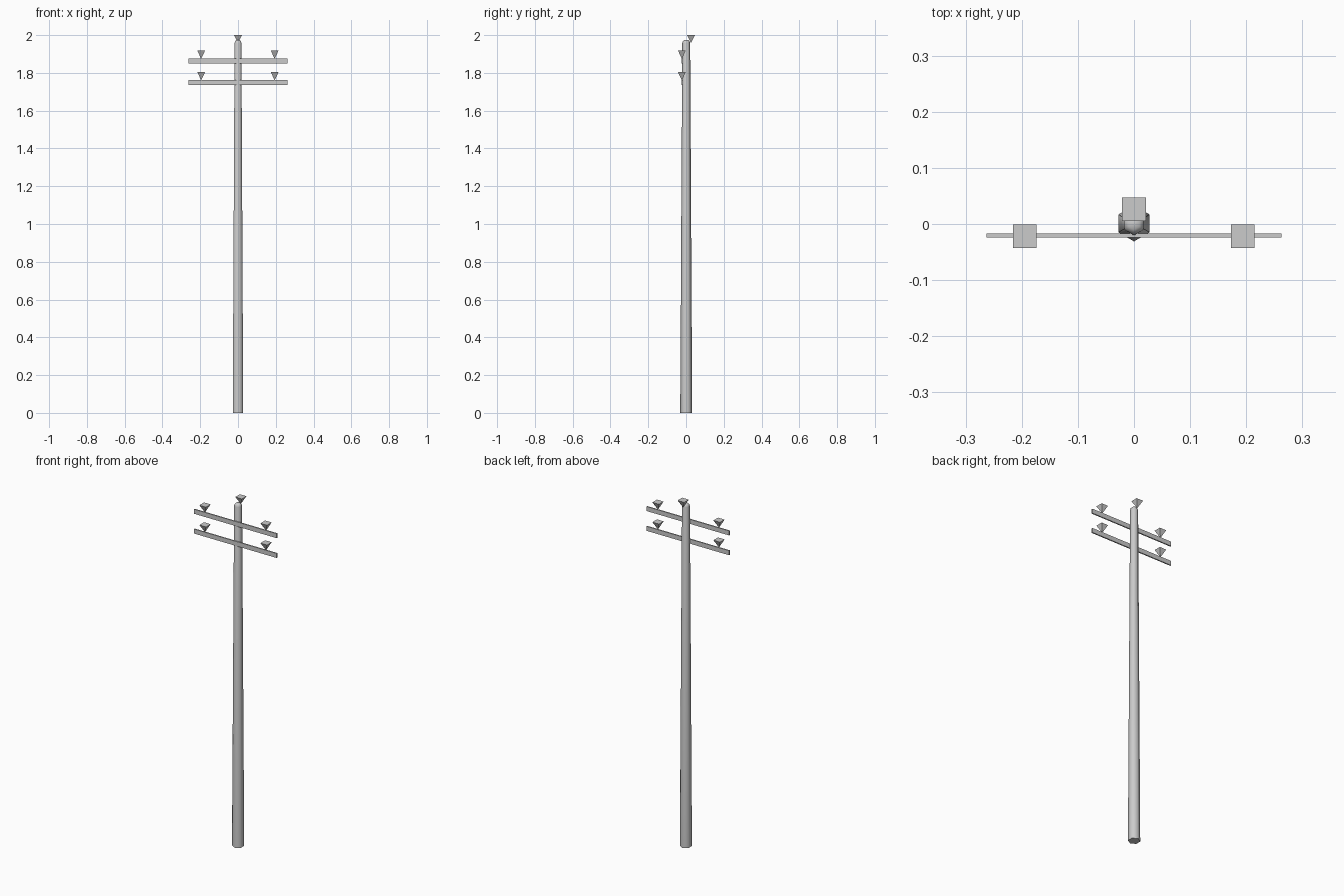
import bpy, bmesh, math

if "Cube" in bpy.data.objects:
    bpy.data.objects.remove(bpy.data.objects["Cube"])


def make_object(name, bm):
    bmesh.ops.recalc_face_normals(bm, faces=bm.faces)
    mesh = bpy.data.meshes.new(name)
    bm.to_mesh(mesh)
    bm.free()
    obj = bpy.data.objects.new(name, mesh)
    bpy.context.collection.objects.link(obj)
    return obj


def lathe(name, profile, sides, centre=(0, 0), turn=0.0):
    """Stack regular polygon rings (radius, z) and cap both ends."""
    bm = bmesh.new()
    rings = []
    for r, z in profile:
        rings.append([bm.verts.new((centre[0] + r * math.cos(turn + 2 * math.pi * i / sides),
                                    centre[1] + r * math.sin(turn + 2 * math.pi * i / sides), z))
                      for i in range(sides)])
    for a, b in zip(rings, rings[1:]):
        for i in range(sides):
            j = (i + 1) % sides
            bm.faces.new((a[i], a[j], b[j], b[i]))
    bm.faces.new(rings[0])
    bm.faces.new(rings[-1])
    return make_object(name, bm)


def insulator(name, x, y, tip, top):
    """Upside-down square pyramid."""
    bm = bmesh.new()
    h = 0.021
    apex = bm.verts.new((x, y, tip))
    rim = [bm.verts.new((x + sx * h, y + sy * h, top))
           for sx, sy in ((-1, -1), (1, -1), (1, 1), (-1, 1))]
    bm.faces.new(rim)
    for i in range(4):
        bm.faces.new((rim[i], rim[(i + 1) % 4], apex))
    return make_object(name, bm)


def box(name, centre, size):
    bm = bmesh.new()
    bmesh.ops.create_cube(bm, size=1)
    for v in bm.verts:
        v.co = [c + p * s for c, p, s in zip(centre, v.co, size)]
    return make_object(name, bm)


# Tapered six-sided pole with a rounded top
pole = lathe("pole", [(0.032, 0), (0.021, 1.957), (0.018, 1.967), (0.011, 1.973)],
             6, (0, 0.001), math.pi / 2)
bpy.context.view_layer.objects.active = pole
pole.select_set(True)
bpy.ops.object.shade_smooth_by_angle(angle=math.radians(65))

# Two cross arms, each carrying a pair of insulators
for label, z in (("lower", 1.749), ("upper", 1.863)):
    box(label + "_cross_arm", (0, -0.0205, z), (0.526, 0.007, 0.026))
    for side, x in (("left", -0.195), ("right", 0.194)):
        insulator(f"{label}_{side}_insulator", x, -0.022, z + 0.012, z + 0.056)

# Insulator on the pole top
insulator("top_insulator", 0, 0.026, 1.958, 2.0)
